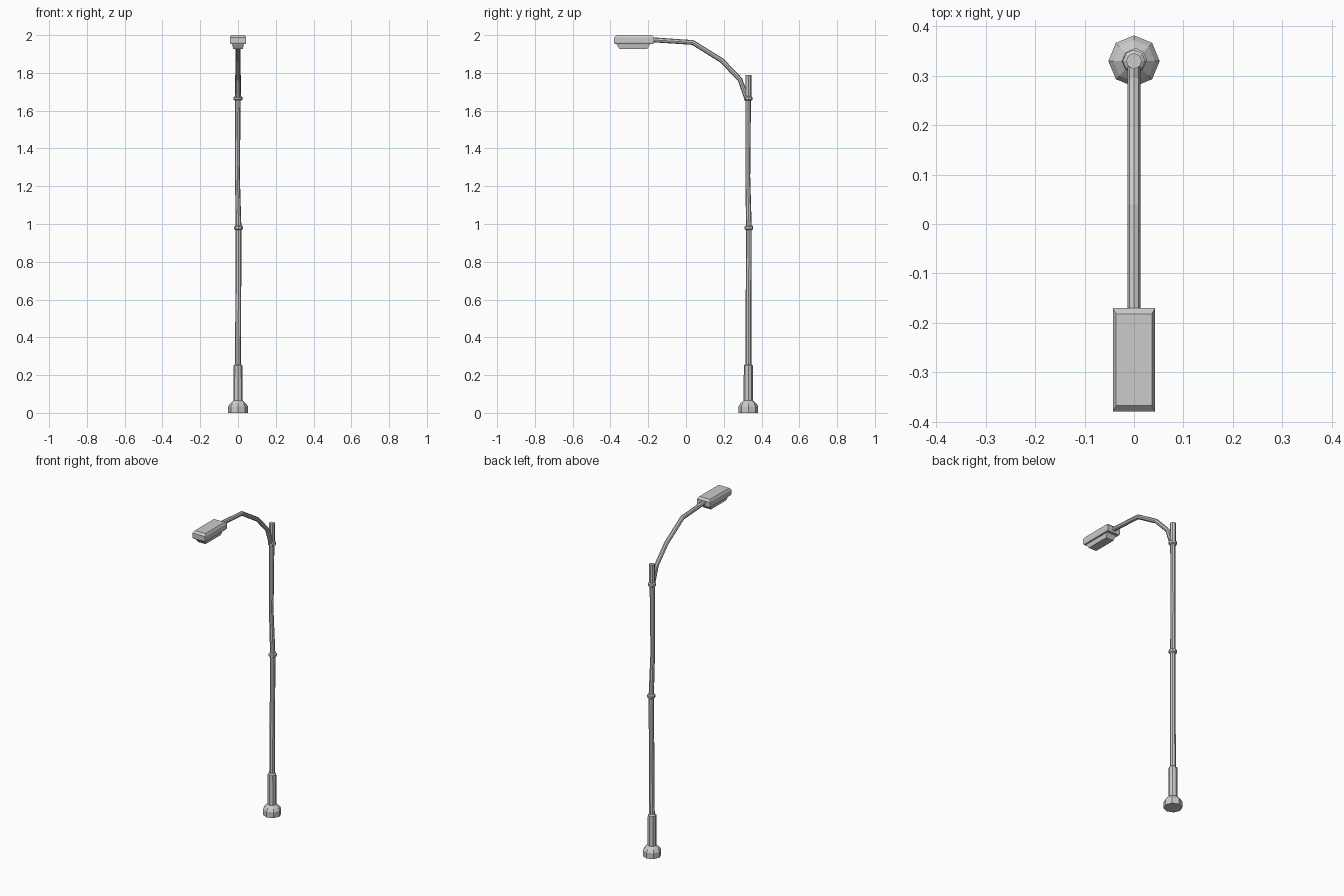
import bpy, bmesh
from math import cos, sin, pi
from mathutils import Vector

if "Cube" in bpy.data.objects:
    bpy.data.objects.remove(bpy.data.objects["Cube"])

PX, PY = 0.0, 0.33  # pole axis


def loft(name, rings):
    """Skin a list of equal-sized point rings and cap both ends."""
    bm = bmesh.new()
    vs = [[bm.verts.new(p) for p in r] for r in rings]
    n = len(vs[0])
    for a, b in zip(vs, vs[1:]):
        for i in range(n):
            j = (i + 1) % n
            bm.faces.new((a[i], a[j], b[j], b[i]))
    bm.faces.new(vs[0][::-1])
    bm.faces.new(vs[-1])
    bmesh.ops.recalc_face_normals(bm, faces=bm.faces)
    me = bpy.data.meshes.new(name)
    bm.to_mesh(me)
    bm.free()
    ob = bpy.data.objects.new(name, me)
    bpy.context.collection.objects.link(ob)
    return ob


def octagon(x, y, z, r):
    return [(x + r * cos(i * pi / 4), y + r * sin(i * pi / 4), z) for i in range(8)]


def turned(name, profile, dx=0.0, dy=0.0):
    return loft(name, [octagon(PX + dx, PY + dy, z, r) for r, z in profile])


def rect(hx, y0, y1, z):
    return [(-hx, y0, z), (hx, y0, z), (hx, y1, z), (-hx, y1, z)]


# flared foot and sleeve
turned("base", [(0.052, 0), (0.052, 0.035), (0.042, 0.05), (0.025, 0.065),
                (0.024, 0.25), (0.017, 0.257)])

# slightly bent pole
loft("pole", [octagon(PX + d, PY + d, z, r) for d, z, r in
              [(0, 0.2, 0.016), (0.003, 0.98, 0.015), (-0.003, 1.25, 0.013),
               (-0.001, 1.66, 0.015), (0, 1.67, 0.016), (0, 1.79, 0.016)]])

# clamp collars
for name, z, d in (("middle_collar", 0.98, 0.003), ("upper_collar", 1.665, 0)):
    turned(name, [(0.016, z - 0.012), (0.023, z - 0.007),
                  (0.023, z + 0.007), (0.016, z + 0.012)], d, d)

# curved arm swept along a path in the yz plane
path = [Vector((0, y, z)) for y, z in
        [(0.325, 1.655), (0.286, 1.765), (0.19, 1.865), (0.036, 1.961), (-0.19, 1.976)]]
rings = []
for i, p in enumerate(path):
    d_in = (p - path[max(i - 1, 0)]).normalized()
    d_out = (path[min(i + 1, len(path) - 1)] - p).normalized()
    t = (d_in + d_out).normalized()
    up = Vector((1, 0, 0)).cross(t)
    r = 0.013
    rings.append([p + Vector((r * cos(k * pi / 4), 0, 0)) + up * r * sin(k * pi / 4)
                  for k in range(8)])
loft("arm", rings)

# lamp housing with bevelled top
loft("lamp_housing", [rect(0.040, -0.377, -0.173, 1.953), rect(0.043, -0.38, -0.17, 1.96),
                      rect(0.043, -0.38, -0.17, 1.988), rect(0.036, -0.368, -0.182, 2.0)])

# tapered lens underneath
loft("lamp_lens", [rect(0.032, -0.37, -0.188, 1.956), rect(0.030, -0.366, -0.192, 1.948),
                   rect(0.026, -0.352, -0.205, 1.927)])
